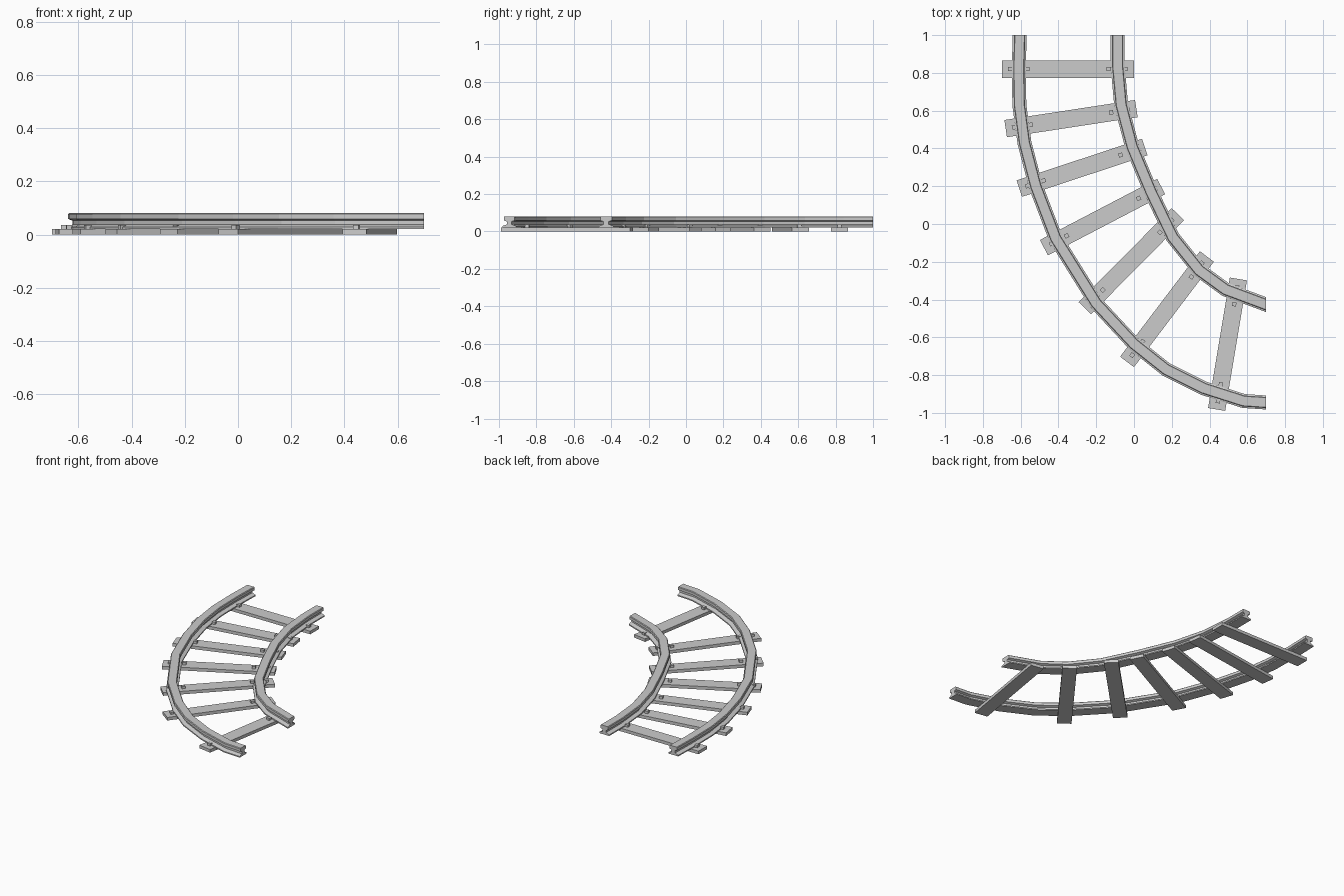
import bpy, bmesh
from math import atan2
from mathutils import Vector, Matrix

if "Cube" in bpy.data.objects:
    bpy.data.objects.remove(bpy.data.objects["Cube"])

def finish(bm, name):
    bmesh.ops.recalc_face_normals(bm, faces=bm.faces)
    me = bpy.data.meshes.new(name)
    bm.to_mesh(me)
    bm.free()
    ob = bpy.data.objects.new(name, me)
    bpy.context.collection.objects.link(ob)
    return ob

# I-shaped rail section: (half width, height), mirrored across the middle
HALF = [(.037, .021), (.037, .029), (.013, .038), (.013, .053), (.029, .059), (.029, .077), (.025, .081)]
SECTION = HALF + [(-w, z) for w, z in reversed(HALF)]

def rail(name, path):
    """Sweep the section along a flat path with mitred joints and axis-aligned cut ends."""
    pts = [Vector(p) for p in path]
    dirs = [(b - a).normalized() for a, b in zip(pts, pts[1:])]
    bm = bmesh.new()
    rings = []
    for i, p in enumerate(pts):
        if i == 0:
            plane, d = Vector((0, 1)), dirs[0]
        elif i == len(pts) - 1:
            plane, d = Vector((1, 0)), dirs[-1]
        else:
            plane, d = (dirs[i - 1] + dirs[i]).normalized(), dirs[i]
        side = Vector((-plane.y, plane.x))
        side = side / side.dot(Vector((-d.y, d.x)))
        rings.append([bm.verts.new((p.x + side.x * w, p.y + side.y * w, z)) for w, z in SECTION])
    n = len(SECTION)
    for a, b in zip(rings, rings[1:]):
        for j in range(n):
            k = (j + 1) % n
            bm.faces.new((a[j], a[k], b[k], b[j]))
    bm.faces.new(rings[0])
    bm.faces.new(rings[-1])
    return finish(bm, name)

def block(name, centre, angle, size, z0):
    bm = bmesh.new()
    bmesh.ops.create_cube(bm, size=1)
    m = (Matrix.Translation((centre.x, centre.y, z0 + size[2] / 2))
         @ Matrix.Rotation(angle, 4, 'Z') @ Matrix.Diagonal((*size, 1)))
    bm.transform(m)
    return finish(bm, name)

# rails, running from the back edge round to the right edge
rail("outer_rail", [(-.605, 1), (-.61, .83), (-.607, .63), (-.58, .43), (-.52, .2), (-.415, -.075),
                    (-.2, -.42), (0, -.635), (.17, -.77), (.37, -.87), (.58, -.937), (.7, -.945)])
rail("inner_rail", [(-.087, 1), (-.087, .84), (-.068, .63), (-.01, .41), (.09, .17), (.205, -.07),
                    (.345, -.245), (.485, -.347), (.7, -.427)])

# sleepers given by their outer and inner end points
SLEEPERS = [((-.70, .82), (0, .82)), ((-.68, .505), (.013, .611)), ((-.606, .188), (.056, .407)),
            ((-.476, -.125), (.143, .198)), ((-.262, -.447), (.233, .053)),
            ((-.037, -.73), (.386, -.172)), ((.437, -.985), (.553, -.288))]
for i, (a, b) in enumerate(SLEEPERS, 1):
    a, b = Vector(a), Vector(b)
    mid, d = (a + b) / 2, (b - a).normalized()
    ang = atan2(d.y, d.x)
    block(f"sleeper_{i}", mid, ang, (.7, .092, .021), 0)
    # rail spikes either side of each rail
    for j, s in enumerate((-.305, -.215, .215, .305), 1):
        block(f"spike_{i}_{j}", mid + d * s, ang, (.022, .022, .017), .02)
